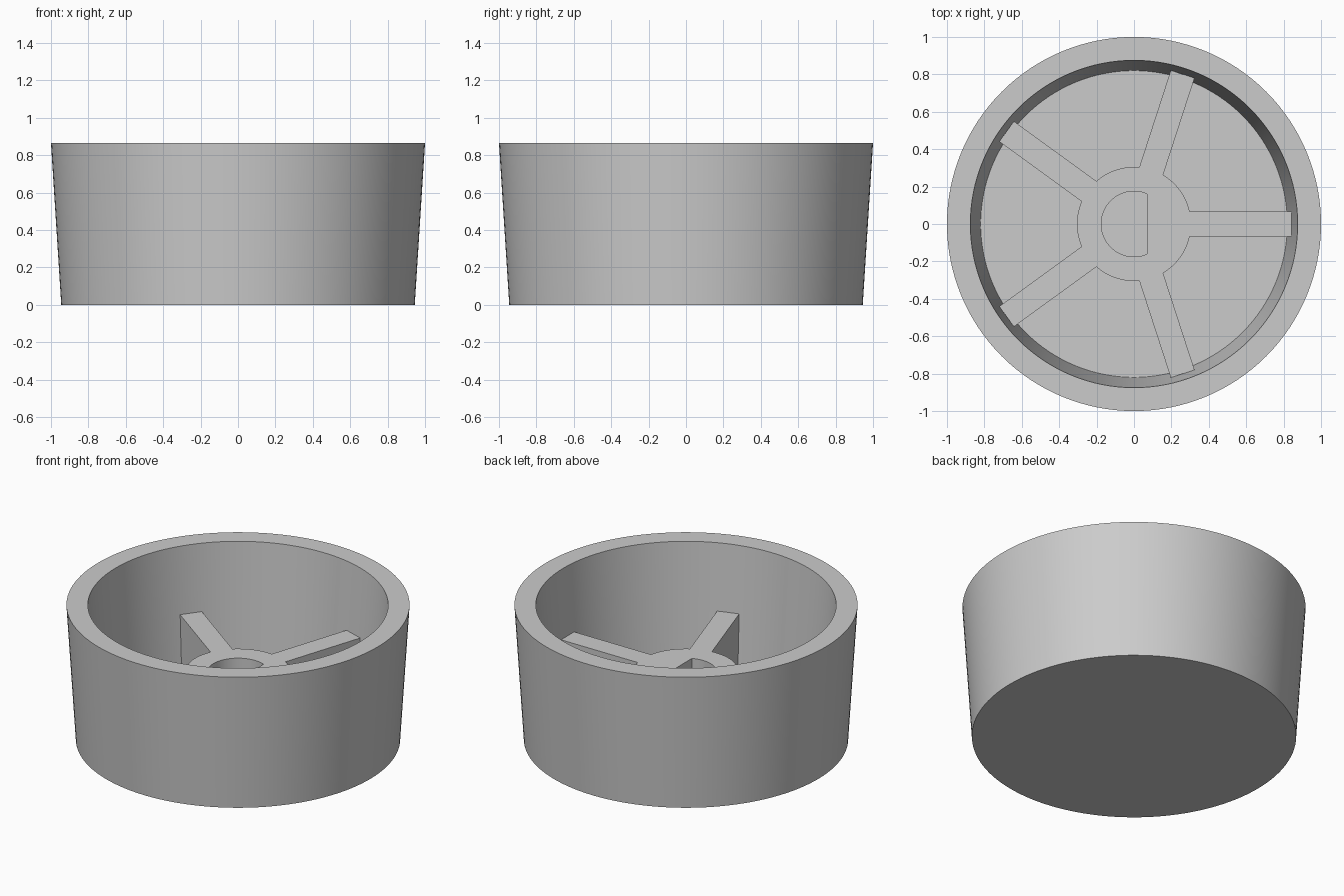
import bpy, bmesh
from math import sin, cos, asin, acos, pi, radians

cube = bpy.data.objects.get("Cube")
if cube:
    bpy.data.objects.remove(cube, do_unlink=True)

HEIGHT, FLOOR, RIB_TOP = 0.865, 0.12, 0.44
SEGMENTS, SPOKES = 128, 5

grey = bpy.data.materials.new("plain_grey")
grey.use_nodes = True
colour = (0.6, 0.6, 0.6, 1)
grey.diffuse_color = colour
grey.node_tree.nodes["Principled BSDF"].inputs["Base Color"].default_value = colour


def finish(obj):
    """Weld, orient the normals, colour and smooth the round faces."""
    bm = bmesh.new()
    bm.from_mesh(obj.data)
    bmesh.ops.remove_doubles(bm, verts=bm.verts, dist=0.0001)
    bmesh.ops.recalc_face_normals(bm, faces=bm.faces)
    bm.to_mesh(obj.data)
    bm.free()
    obj.data.materials.clear()
    obj.data.materials.append(grey)
    bpy.ops.object.select_all(action='DESELECT')
    obj.select_set(True)
    bpy.context.view_layer.objects.active = obj
    bpy.ops.object.shade_smooth_by_angle(angle=radians(30))


def polar(radius, angle):
    return radius * cos(angle), radius * sin(angle)


# Tapered cup: rings from outer base, over the rim, down to the floor
bm = bmesh.new()
profile = [(0.945, 0), (1, HEIGHT), (0.875, HEIGHT), (0.82, FLOOR)]
rings = []
for radius, z in profile:
    rings.append([bm.verts.new((*polar(radius, 2 * pi * i / SEGMENTS), z))
                  for i in range(SEGMENTS)])
for low, high in zip(rings, rings[1:]):
    for i in range(SEGMENTS):
        j = (i + 1) % SEGMENTS
        bm.faces.new((low[i], low[j], high[j], high[i]))
bm.faces.new(rings[0])
bm.faces.new(rings[-1])
mesh = bpy.data.meshes.new("cup")
bm.to_mesh(mesh)
bm.free()
cup = bpy.data.objects.new("cup", mesh)
bpy.context.collection.objects.link(cup)
finish(cup)

# Outline of the hub with its spokes
HUB, HALF, REACH = 0.305, 0.067, 0.842
half_angle = asin(HALF / HUB)
step = 2 * pi / SPOKES
outline = []
for k in range(SPOKES):
    a = k * step
    for side in (-HALF, HALF):
        outline.append((REACH * cos(a) - side * sin(a),
                        REACH * sin(a) + side * cos(a)))
    start, sweep = a + half_angle, step - 2 * half_angle
    outline += [polar(HUB, start + sweep * i / 16) for i in range(17)]

# D-shaped shaft socket, flat on the +x side
SOCKET, FLAT = 0.175, 0.07
flat_angle = acos(FLAT / SOCKET)
socket = [polar(SOCKET, flat_angle + (2 * pi - 2 * flat_angle) * i / 48)
          for i in range(49)]

# Extrude the outline, socket left open, from just inside the floor
curve = bpy.data.curves.new("hub_and_spokes", 'CURVE')
curve.dimensions = '2D'
curve.fill_mode = 'BOTH'
bottom = FLOOR - 0.02
curve.extrude = (RIB_TOP - bottom) / 2
for points in (outline, socket):
    spline = curve.splines.new('POLY')
    spline.points.add(len(points) - 1)
    for p, (x, y) in zip(spline.points, points):
        p.co = (x, y, 0, 1)
    spline.use_cyclic_u = True
hub = bpy.data.objects.new("hub_and_spokes", curve)
hub.location.z = (RIB_TOP + bottom) / 2
bpy.context.collection.objects.link(hub)
bpy.ops.object.select_all(action='DESELECT')
hub.select_set(True)
bpy.context.view_layer.objects.active = hub
bpy.ops.object.convert(target='MESH')
finish(bpy.context.view_layer.objects.active)
